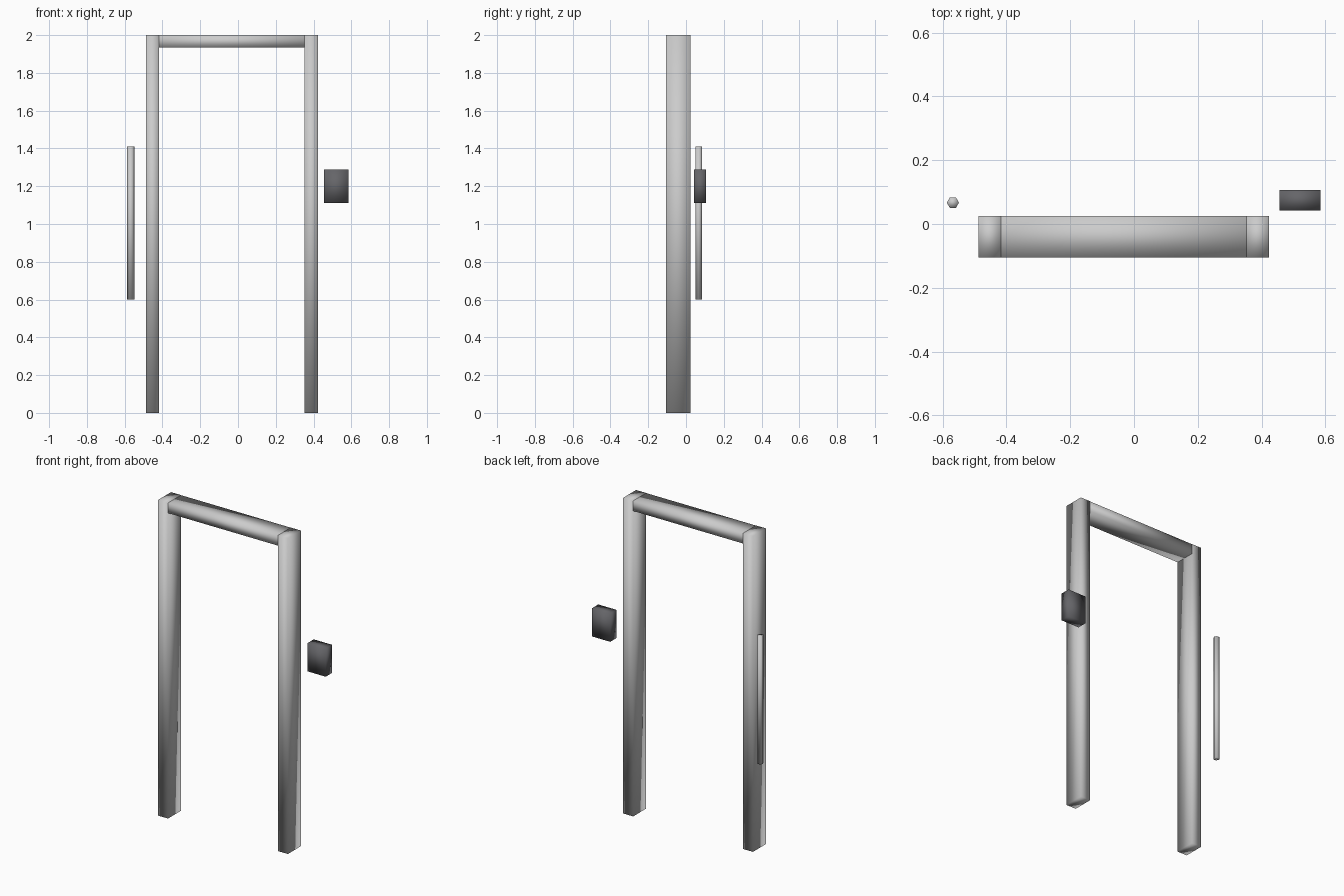
import bpy
import math

if "Cube" in bpy.data.objects:
    bpy.data.objects.remove(bpy.data.objects["Cube"])


def finish(obj, name):
    obj.name = name
    obj.data.name = name
    bpy.ops.object.transform_apply(location=False, rotation=True, scale=True)
    bpy.ops.object.shade_smooth()  # soft shading runs across every edge
    return obj


def box(name, x, y, z):
    """Box from (min, max) ranges on each axis."""
    ranges = (x, y, z)
    bpy.ops.mesh.primitive_cube_add(size=1, location=[(a + b) / 2 for a, b in ranges])
    obj = bpy.context.object
    obj.scale = [b - a for a, b in ranges]
    return finish(obj, name)


# Door frame: two posts, with a lintel running through to their outer sides
FRAME_Y = (-0.105, 0.025)
for name, x0 in (("left_post", -0.487), ("right_post", 0.353)):
    box(name, (x0, x0 + 0.07), FRAME_Y, (0, 2))
e = 0.0005  # tiny inset so the lintel does not flicker against the posts
box("lintel", (-0.487 + e, 0.423 - e), (FRAME_Y[0] + e, FRAME_Y[1] - e), (1.935, 2 - e))

# Six-sided upright handle, corners pointing along x
bpy.ops.mesh.primitive_cylinder_add(vertices=6, radius=0.019, depth=0.81,
                                    location=(-0.568, 0.067, 1.005),
                                    rotation=(0, 0, math.pi / 2))
finish(bpy.context.object, "handle_bar")

# Dark lock box beside the frame
lock = box("lock_box", (0.456, 0.585), (0.043, 0.107), (1.11, 1.288))
dark = bpy.data.materials.new("dark_grey")
dark.diffuse_color = (0.13, 0.13, 0.14, 1)
dark.use_nodes = True
dark.node_tree.nodes["Principled BSDF"].inputs["Base Color"].default_value = dark.diffuse_color
lock.data.materials.append(dark)
